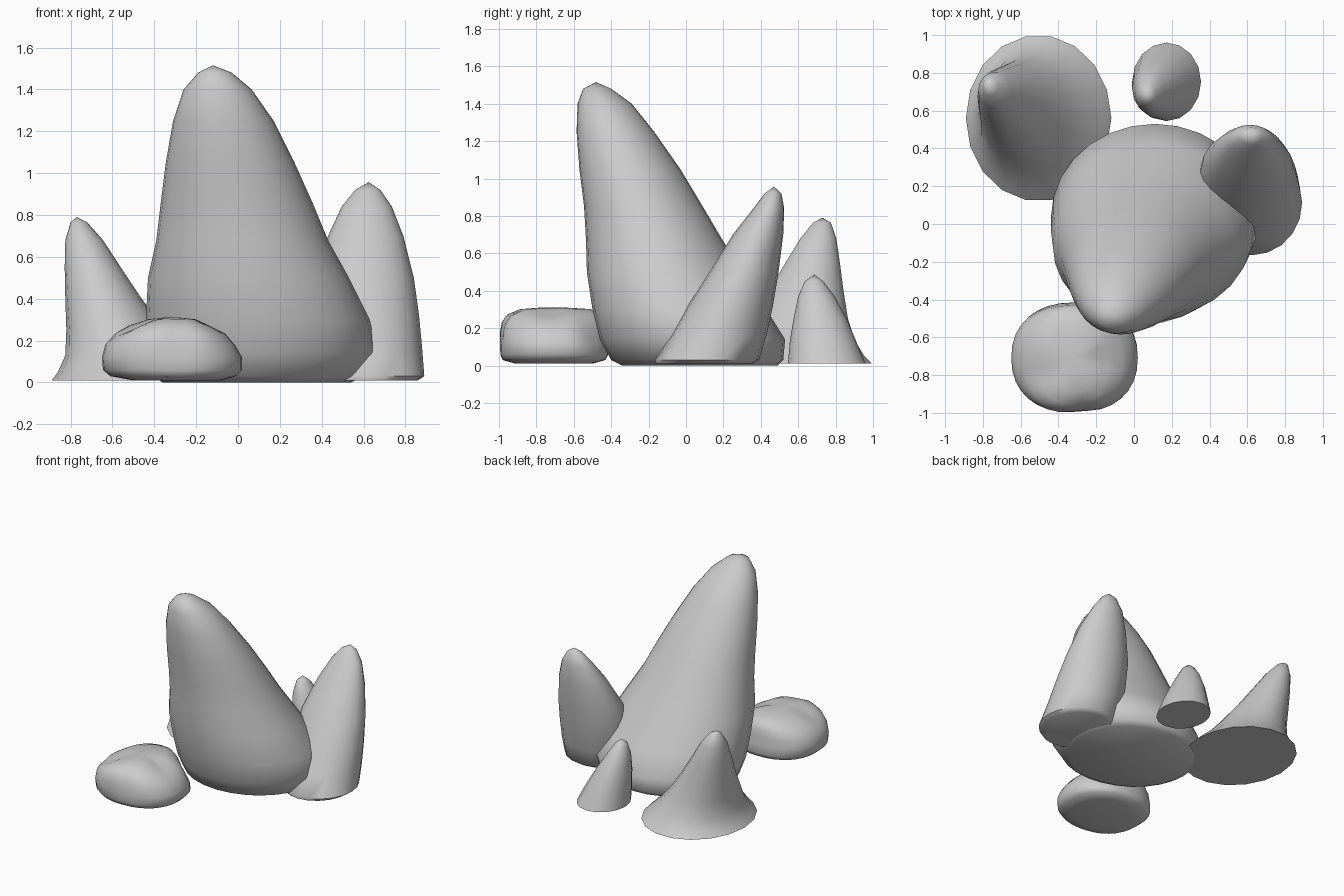
import bpy, bmesh, math


def rock(name, rings, tip, segs=20, dent=None, square=1.0):
    """Loft rings (z, x min, x max, y min, y max) up to a tip, flat underneath."""
    bm = bmesh.new()
    loops = []
    for z, x0, x1, y0, y1 in rings:
        loop = []
        for i in range(segs):
            a = 2 * math.pi * i / segs
            c, s = math.cos(a), math.sin(a)
            x = (x0 + x1) / 2 + (x1 - x0) / 2 * math.copysign(abs(c) ** square, c)
            y = (y0 + y1) / 2 + (y1 - y0) / 2 * math.copysign(abs(s) ** square, s)
            loop.append(bm.verts.new((x, y, z)))
        loops.append(loop)
    for low, high in zip(loops, loops[1:]):
        for i in range(segs):
            j = (i + 1) % segs
            bm.faces.new((low[i], low[j], high[j], high[i]))
    top = bm.verts.new(tip)
    for i in range(segs):
        bm.faces.new((loops[-1][i], loops[-1][(i + 1) % segs], top))
    bm.faces.new(loops[0][::-1])
    if dent:
        for v in bm.verts:
            dent(v.co)
    bmesh.ops.recalc_face_normals(bm, faces=bm.faces)
    mesh = bpy.data.meshes.new(name)
    bm.to_mesh(mesh)
    bm.free()
    ob = bpy.data.objects.new(name, mesh)
    bpy.context.collection.objects.link(ob)
    bpy.ops.object.select_all(action='DESELECT')
    ob.select_set(True)
    bpy.context.view_layer.objects.active = ob
    bpy.ops.object.shade_smooth_by_angle(angle=math.radians(50))
    return ob


# Tall leaning central rock
rock("main_rock", [
    (0.0, -0.36, 0.54, -0.34, 0.49), (0.03, -0.41, 0.60, -0.40, 0.52),
    (0.14, -0.44, 0.66, -0.46, 0.53), (0.30, -0.44, 0.63, -0.50, 0.43),
    (0.50, -0.43, 0.53, -0.53, 0.30), (0.68, -0.39, 0.43, -0.535, 0.19),
    (0.85, -0.37, 0.36, -0.545, 0.09), (1.05, -0.345, 0.27, -0.57, -0.03),
    (1.25, -0.31, 0.17, -0.585, -0.17), (1.40, -0.26, 0.065, -0.58, -0.29),
    (1.48, -0.19, -0.03, -0.55, -0.40)], (-0.12, -0.48, 1.515), 28)

# Pointed rock on the right
rock("right_rock", [
    (0.01, 0.38, 0.86, -0.16, 0.36), (0.03, 0.36, 0.89, -0.165, 0.39),
    (0.16, 0.345, 0.88, -0.08, 0.43), (0.32, 0.34, 0.865, 0.01, 0.465),
    (0.50, 0.36, 0.84, 0.125, 0.495), (0.70, 0.43, 0.79, 0.25, 0.52),
    (0.84, 0.495, 0.735, 0.36, 0.525), (0.92, 0.56, 0.68, 0.42, 0.51)],
    (0.625, 0.47, 0.957))

# Flared cone at the back left
rock("back_left_rock", [
    (0.01, -0.89, -0.12, 0.12, 1.0), (0.05, -0.86, -0.16, 0.16, 0.96),
    (0.13, -0.825, -0.25, 0.24, 0.91), (0.25, -0.82, -0.35, 0.33, 0.87),
    (0.40, -0.825, -0.46, 0.44, 0.845), (0.55, -0.828, -0.56, 0.53, 0.825),
    (0.68, -0.825, -0.645, 0.61, 0.805), (0.765, -0.80, -0.72, 0.68, 0.775)],
    (-0.77, 0.73, 0.79), 18)

# Small cone at the back
rock("back_small_rock", [
    (0.01, -0.01, 0.355, 0.545, 0.96), (0.13, -0.012, 0.30, 0.555, 0.91),
    (0.25, -0.01, 0.235, 0.575, 0.86), (0.37, 0.005, 0.165, 0.60, 0.795),
    (0.45, 0.03, 0.115, 0.635, 0.735)], (0.07, 0.685, 0.487), 16)


# Low lumpy boulder at the front, with soft grooves pressed into its top and sides
def grooves(co):
    height = min(max((co.z - 0.02) / 0.2, 0), 1)
    for gx, gy, depth, width in ((-0.07, -0.45, 0.05, 0.09), (-0.16, -0.72, 0.04, 0.06),
                                 (-0.50, -0.80, 0.04, 0.08), (-0.27, -1.0, 0.03, 0.07)):
        f = depth * height * math.exp(-((co.x - gx) ** 2 + (co.y - gy) ** 2) / width ** 2)
        co.x += f * 0.6 * (-0.32 - co.x) / 0.3
        co.y += f * 0.6 * (-0.71 - co.y) / 0.3
        co.z -= f * 0.6


rock("front_boulder", [
    (0.01, -0.50, -0.08, -0.91, -0.50), (0.03, -0.61, -0.01, -0.98, -0.43),
    (0.06, -0.645, 0.02, -0.995, -0.415), (0.12, -0.65, 0.02, -1.0, -0.42),
    (0.18, -0.635, -0.015, -1.0, -0.425), (0.235, -0.59, -0.06, -0.99, -0.43),
    (0.275, -0.52, -0.13, -0.96, -0.45), (0.302, -0.43, -0.19, -0.89, -0.51),
    (0.309, -0.37, -0.25, -0.80, -0.62)], (-0.32, -0.71, 0.312), 32, grooves, 0.88)
